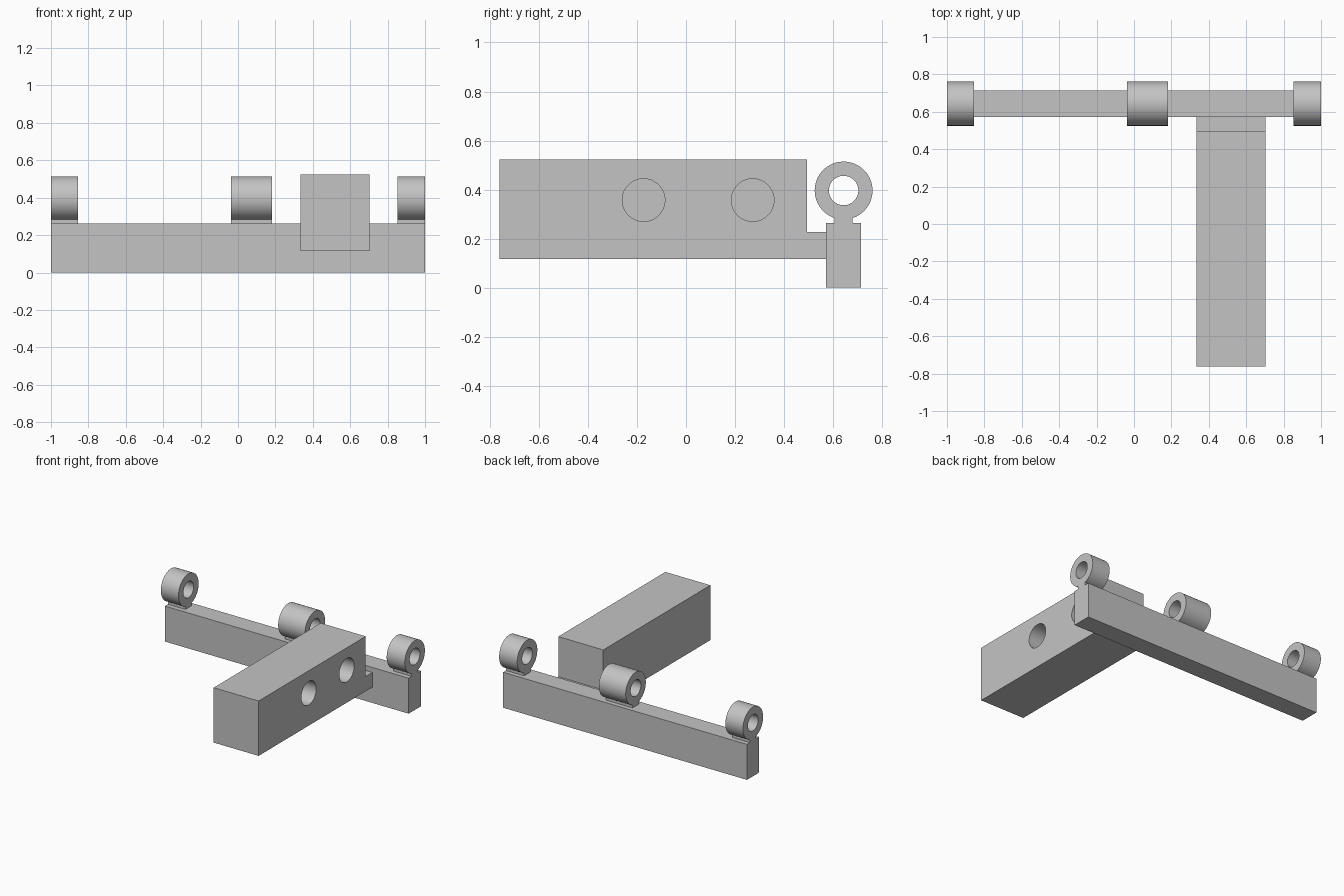
import bpy, bmesh, math

cube = bpy.data.objects.get("Cube")
if cube:
    bpy.data.objects.remove(cube, do_unlink=True)

grey = bpy.data.materials.new("plain_grey")
grey.use_nodes = True
grey.diffuse_color = (0.55, 0.55, 0.55, 1)
grey.node_tree.nodes["Principled BSDF"].inputs["Base Color"].default_value = (0.55, 0.55, 0.55, 1)


def finish(bm, name):
    bmesh.ops.recalc_face_normals(bm, faces=bm.faces)
    mesh = bpy.data.meshes.new(name)
    bm.to_mesh(mesh)
    bm.free()
    mesh.materials.append(grey)
    obj = bpy.data.objects.new(name, mesh)
    bpy.context.collection.objects.link(obj)
    return obj


def smooth(obj):
    bpy.ops.object.select_all(action='DESELECT')
    obj.select_set(True)
    bpy.context.view_layer.objects.active = obj
    bpy.ops.object.shade_smooth_by_angle(angle=math.radians(30))


def extrude(name, profile, x0, x1):
    """Sweep a (y, z) outline from x0 to x1."""
    bm = bmesh.new()
    face = bm.faces.new([bm.verts.new((x0, y, z)) for y, z in profile])
    swept = bmesh.ops.extrude_face_region(bm, geom=[face], use_keep_orig=True)
    verts = [v for v in swept["geom"] if isinstance(v, bmesh.types.BMVert)]
    bmesh.ops.translate(bm, verts=verts, vec=(x1 - x0, 0, 0))
    return finish(bm, name)


def rect(y0, y1, z0, z1):
    return [(y0, z0), (y1, z0), (y1, z1), (y0, z1)]


def circle(y, z, r, n=64):
    return [(y + r * math.cos(math.tau * i / n), z + r * math.sin(math.tau * i / n))
            for i in range(n)]


def tube(name, y, z, outer, inner, x0, x1):
    bm = bmesh.new()
    rings = [[bm.verts.new((x, *p)) for p in circle(y, z, r)]
             for x, r in ((x0, outer), (x1, outer), (x1, inner), (x0, inner))]
    n = len(rings[0])
    for k in range(4):
        a, b = rings[k], rings[(k + 1) % 4]
        for i in range(n):
            j = (i + 1) % n
            bm.faces.new((a[i], a[j], b[j], b[i]))
    smooth(finish(bm, name))


# Long cross bar
extrude("cross_bar", rect(0.571, 0.714, 0, 0.263), -1, 1)

# Hinge rings on short necks
for side, x0, x1 in (("right", -1, -0.856), ("middle", -0.038, 0.182), ("left", 0.852, 1)):
    tube(side + "_hinge_ring", 0.643, 0.396, 0.118, 0.06, x0, x1)
    extrude(side + "_hinge_neck", rect(0.606, 0.68, 0.255, 0.3), x0, x1)

# Block arm with a thin tab joining the bar
arm = extrude("block_arm", [(-0.761, 0.116), (0.571, 0.116), (0.571, 0.226),
                            (0.494, 0.226), (0.494, 0.523), (-0.761, 0.523)], 0.333, 0.702)

# Blind round holes in the arm's left face
for y in (-0.173, 0.272):
    cutter = extrude("hole_cutter", circle(y, 0.357, 0.087), 0.452, 0.8)
    cutter.hide_render = True
    mod = arm.modifiers.new("hole", 'BOOLEAN')
    mod.operation = 'DIFFERENCE'
    mod.solver = 'EXACT'
    mod.object = cutter
    bpy.context.view_layer.objects.active = arm
    bpy.ops.object.modifier_apply(modifier=mod.name)
    bpy.data.objects.remove(cutter, do_unlink=True)
smooth(arm)
